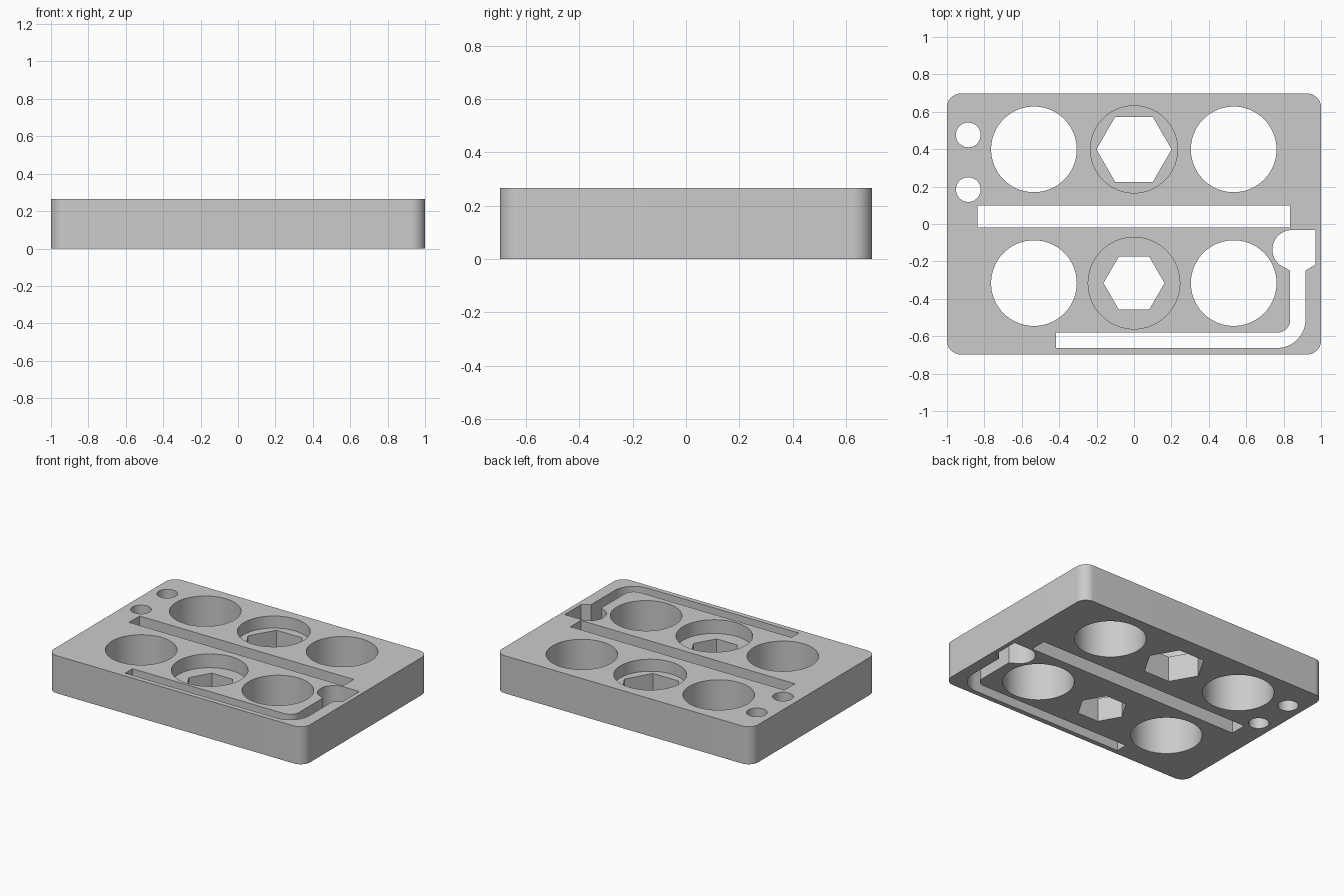
import bpy
import bmesh
from math import sin, cos, pi, radians

HEIGHT = 0.265

cube = bpy.data.objects.get("Cube")
if cube:
    bpy.data.objects.remove(cube, do_unlink=True)

grey = bpy.data.materials.new("plain grey")
grey.use_nodes = True
grey.diffuse_color = (0.6, 0.6, 0.6, 1)
grey.node_tree.nodes["Principled BSDF"].inputs["Base Color"].default_value = (0.6, 0.6, 0.6, 1)


def arc(x, y, radius, start, end, steps=16):
    """Points on an arc, angles in degrees."""
    angles = [radians(start + (end - start) * i / steps) for i in range(steps + 1)]
    return [(x + radius * cos(a), y + radius * sin(a)) for a in angles]


def polygon(x, y, radius, sides=72):
    return arc(x, y, radius, 0, 360, sides)[:-1]


def prism(name, outline, bottom, top):
    """Extrude a closed outline between two heights."""
    bm = bmesh.new()
    face = bm.faces.new([bm.verts.new((x, y, bottom)) for x, y in outline])
    extruded = bmesh.ops.extrude_face_region(bm, geom=[face])["geom"]
    verts = [g for g in extruded if isinstance(g, bmesh.types.BMVert)]
    bmesh.ops.translate(bm, verts=verts, vec=(0, 0, top - bottom))
    bmesh.ops.recalc_face_normals(bm, faces=bm.faces)
    mesh = bpy.data.meshes.new(name)
    bm.to_mesh(mesh)
    bm.free()
    mesh.materials.append(grey)
    obj = bpy.data.objects.new(name, mesh)
    bpy.context.collection.objects.link(obj)
    return obj


# Plate with rounded corners
half_x, half_y, corner = 1.0, 0.698, 0.075
outline = []
for i, (sx, sy) in enumerate([(1, 1), (-1, 1), (-1, -1), (1, -1)]):
    outline += arc(sx * (half_x - corner), sy * (half_y - corner), corner, 90 * i, 90 * i + 90)
plate = prism("tool_holder_plate", outline, 0, HEIGHT)

cutters = []


def cut(name, outline, floor=-0.1):
    cutter = prism(name, outline, floor, HEIGHT + 0.1)
    cutter.hide_render = True
    cutters.append(cutter)


# Two rows: large round holes beside a hexagon under a round recess
for row_y, recess_r, hex_r, depth in [(0.399, 0.233, 0.201, 0.085), (-0.316, 0.245, 0.163, 0.097)]:
    for x in (-0.535, 0.533):
        cut("round_hole", polygon(x, row_y, 0.229))
    cut("round_recess", polygon(0, row_y, recess_r), HEIGHT - depth)
    cut("hex_hole", polygon(0, row_y, hex_r, 6))

# Small pin holes
for y in (0.476, 0.184):
    cut("pin_hole", polygon(-0.886, y, 0.066, 48))

# Long straight slot
cut("straight_slot", [(-0.837, -0.019), (0.834, -0.019), (0.834, 0.098), (-0.837, 0.098)])

# Bent slot with a rounded head
bend = (0.765, -0.511)
cut("bent_slot",
    [(-0.417, -0.581), (-0.417, -0.663)]
    + arc(*bend, 0.152, -90, 0)
    + [(0.917, -0.249), (0.97, -0.217), (0.97, -0.032)]
    + arc(0.845, -0.137, 0.105, 90, 231, 24)
    + [(0.835, -0.249)]
    + arc(*bend, 0.07, 0, -90))

# Carve the plate, then discard the cutters
for cutter in cutters:
    mod = plate.modifiers.new(cutter.name, "BOOLEAN")
    mod.operation = "DIFFERENCE"
    mod.solver = "EXACT"
    mod.object = cutter
bpy.context.view_layer.update()
carved = bpy.data.meshes.new_from_object(plate.evaluated_get(bpy.context.evaluated_depsgraph_get()))
plate.modifiers.clear()
plate.data = carved
carved.name = "tool_holder_plate"
for cutter in cutters:
    bpy.data.objects.remove(cutter, do_unlink=True)

# Smooth curved walls, crisp edges
for obj in bpy.context.selected_objects:
    obj.select_set(False)
plate.select_set(True)
bpy.context.view_layer.objects.active = plate
bpy.ops.object.shade_smooth_by_angle(angle=pi / 9)
